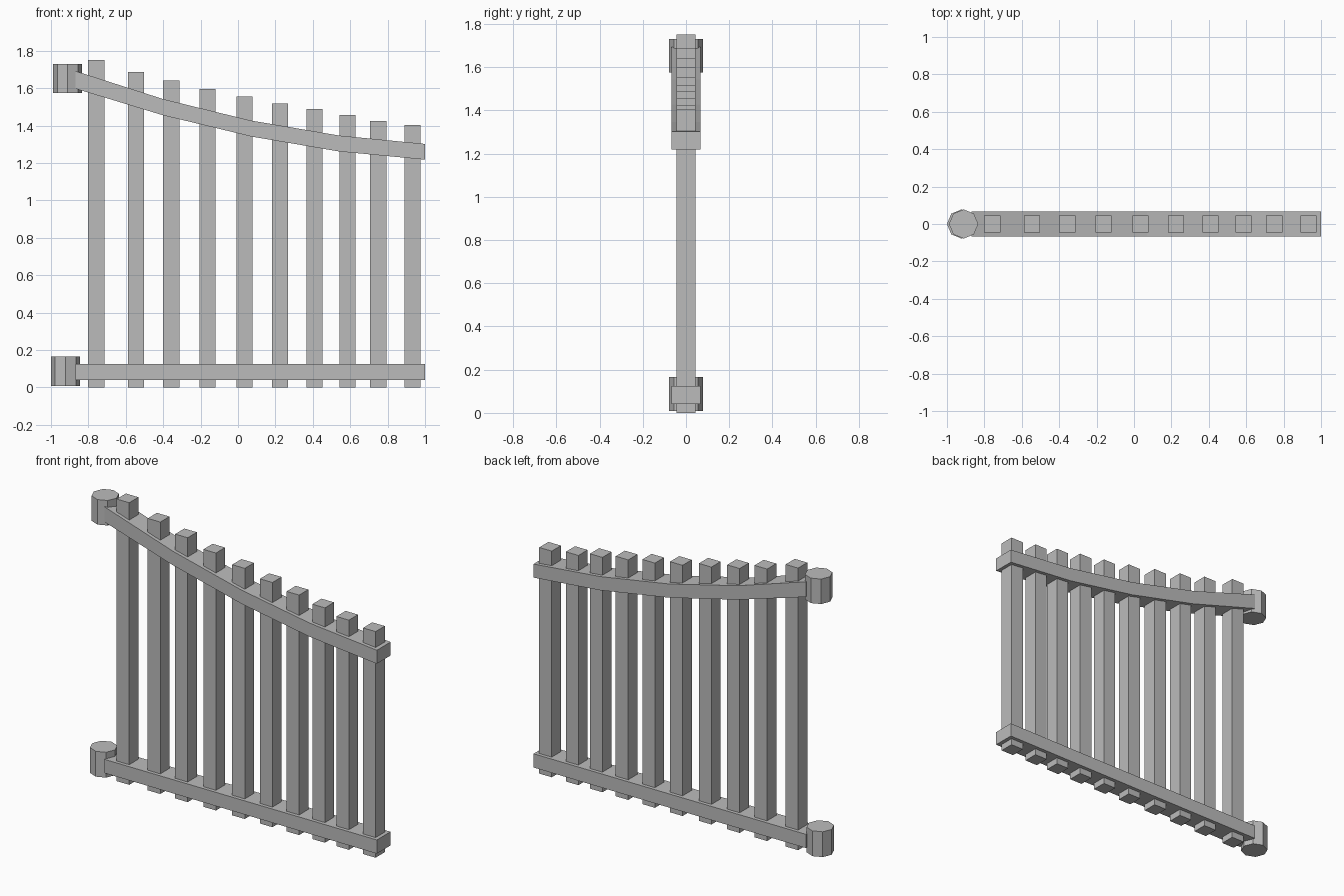
import bpy
import bmesh
from math import pi
from mathutils import Matrix

if "Cube" in bpy.data.objects:
    bpy.data.objects.remove(bpy.data.objects["Cube"], do_unlink=True)

grey = bpy.data.materials.new("plain grey")
grey.use_nodes = True
colour = (0.5, 0.5, 0.5, 1)
grey.diffuse_color = colour
grey.node_tree.nodes["Principled BSDF"].inputs["Base Color"].default_value = colour


def finish(name, bm):
    bmesh.ops.recalc_face_normals(bm, faces=bm.faces)
    mesh = bpy.data.meshes.new(name)
    bm.to_mesh(mesh)
    bm.free()
    mesh.materials.append(grey)
    bpy.context.collection.objects.link(bpy.data.objects.new(name, mesh))


def box(name, x0, x1, half_depth, z0, z1):
    bm = bmesh.new()
    place = Matrix.Translation(((x0 + x1) / 2, 0, (z0 + z1) / 2))
    size = Matrix.Diagonal((x1 - x0, 2 * half_depth, z1 - z0, 1))
    bmesh.ops.create_cube(bm, size=1, matrix=place @ size)
    finish(name, bm)


def hinge(name, x, z0, z1):
    bm = bmesh.new()
    bmesh.ops.create_cone(bm, cap_ends=True, segments=8, radius1=0.078,
                          radius2=0.078, depth=z1 - z0,
                          matrix=Matrix.Translation((x, 0, (z0 + z1) / 2)))
    finish(name, bm)


def swept_rail(name, stations, half_depth):
    # Rectangular sections joined along the curve of the rail
    bm = bmesh.new()
    rings = [[bm.verts.new((x, y, z)) for y, z in
              ((-half_depth, low), (half_depth, low), (half_depth, high), (-half_depth, high))]
             for x, low, high in stations]
    for a, b in zip(rings, rings[1:]):
        for i in range(4):
            j = (i + 1) % 4
            bm.faces.new((a[i], a[j], b[j], b[i]))
    bm.faces.new(rings[0])
    bm.faces.new(rings[-1])
    finish(name, bm)


# Pickets: centre and top height
pickets = [(-0.758, 1.75), (-0.545, 1.687), (-0.357, 1.64), (-0.163, 1.597),
           (0.035, 1.555), (0.225, 1.518), (0.408, 1.489), (0.585, 1.457),
           (0.75, 1.425), (0.933, 1.403)]
for number, (x, top) in enumerate(pickets, 1):
    box(f"picket_{number}", x - 0.043, x + 0.043, 0.045, 0, top)

# Rails
box("bottom_rail", -0.87, 1, 0.067, 0.04, 0.125)
swept_rail("top_rail", [(-0.87, 1.598, 1.692), (-0.4, 1.455, 1.542),
                        (0.07, 1.342, 1.427), (0.54, 1.262, 1.347),
                        (1, 1.218, 1.302)], 0.067)

# Hinge barrels
hinge("top_hinge", -0.911, 1.575, 1.73)
hinge("bottom_hinge", -0.922, 0.008, 0.165)
